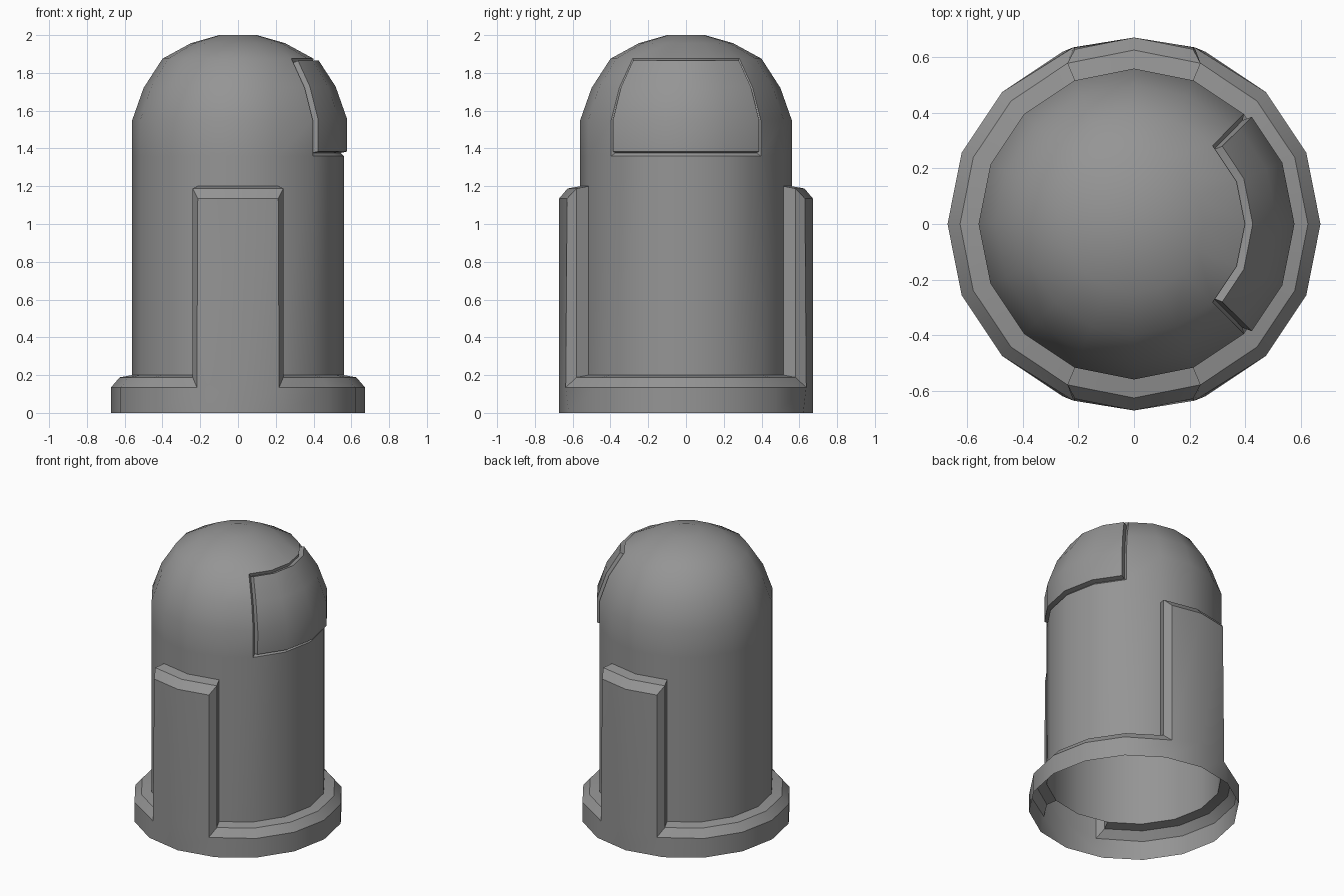
import bpy, bmesh
from math import sin, cos, pi, atan2

cube = bpy.data.objects.get("Cube")
if cube:
    bpy.data.objects.remove(cube)

SIDES = 16
BODY_R, TRIM_R = 0.56, 0.672


def material(name, rgb, cull=False):
    m = bpy.data.materials.new(name)
    m.use_nodes = True
    m.diffuse_color = (*rgb, 1)
    m.node_tree.nodes["Principled BSDF"].inputs["Base Color"].default_value = (*rgb, 1)
    m.use_backface_culling = cull
    return m


def polar(r, i, z):
    a = 2 * pi * i / SIDES
    return (r * cos(a), r * sin(a), z)


def finish(bm, name, mat, angle):
    mesh = bpy.data.meshes.new(name)
    bm.to_mesh(mesh)
    bm.free()
    mesh.materials.append(mat)
    ob = bpy.data.objects.new(name, mesh)
    bpy.context.collection.objects.link(ob)
    bpy.ops.object.select_all(action='DESELECT')
    ob.select_set(True)
    bpy.context.view_layer.objects.active = ob
    bpy.ops.object.shade_smooth_by_angle(angle=angle)
    return ob


grey = material("grey", (0.3, 0.3, 0.3))
shell_grey = material("shell grey", (0.3, 0.3, 0.3), cull=True)

# Domed body: open tube with a rounded top
bm = bmesh.new()
profile = [(BODY_R, 0.2), (BODY_R, 1.36), (BODY_R, 1.55), (0.5, 1.72),
           (0.4, 1.875), (0.25, 1.957), (0.1, 2.0)]
rings = [[bm.verts.new(polar(r, i, z)) for i in range(SIDES)] for r, z in profile]
for low, high in zip(rings, rings[1:]):
    for i in range(SIDES):
        j = (i + 1) % SIDES
        bm.faces.new((low[i], low[j], high[j], high[i]))
bm.faces.new(rings[-1])
bm.normal_update()

# Raised visor on the +x side, framed by a narrow groove
visor = []
for f in bm.faces:
    c = f.calc_center_median()
    if abs(atan2(c.y, c.x)) < pi / 4 and 1.36 < c.z < 1.875:
        visor.append(f)
bmesh.ops.inset_region(bm, faces=visor, thickness=0.016, depth=-0.016, use_even_offset=True)
bmesh.ops.inset_region(bm, faces=visor, thickness=0.008, depth=0.034, use_even_offset=True)
finish(bm, "domed_body", shell_grey, pi / 6)

# Base skirt with tall front and back plates, as one bevelled shell
bm = bmesh.new()
cache = {}


def vert(r, i, z):
    key = (r, i % SIDES, z)
    if key not in cache:
        cache[key] = bm.verts.new(polar(*key))
    return cache[key]


def wall(a, b):
    return bm.faces.new([vert(*p) for p in (a, b)] + [vert(*p) for p in ((b[0], b[1], b[3]), (a[0], a[1], a[3]))])


LOW, HIGH, RISE = 0.18, 1.18, 0.02
plate = {3, 4, 11, 12}
rim = []
for i in range(SIDES):
    levels = [0, LOW, HIGH] if i in plate else [0, LOW]
    for z0, z1 in zip(levels, levels[1:]):
        bm.faces.new((vert(TRIM_R, i, z0), vert(TRIM_R, i + 1, z0),
                      vert(TRIM_R, i + 1, z1), vert(TRIM_R, i, z1)))
    top = levels[-1]
    bm.faces.new((vert(TRIM_R, i, top), vert(TRIM_R, i + 1, top),
                  vert(BODY_R, i + 1, top + RISE), vert(BODY_R, i, top + RISE)))
    rim.append((vert(TRIM_R, i, top), vert(TRIM_R, i + 1, top)))

# Radial side walls of the plates
for i, flip in ((3, True), (5, False), (11, True), (13, False)):
    ring = [vert(TRIM_R, i, LOW), vert(BODY_R, i, LOW + RISE),
            vert(BODY_R, i, HIGH + RISE), vert(TRIM_R, i, HIGH)]
    bm.faces.new(ring[::-1] if flip else ring)
    rim.append((ring[0], ring[3]))
bmesh.ops.recalc_face_normals(bm, faces=bm.faces)
edges = [bm.edges.get(pair) for pair in rim]
bmesh.ops.bevel(bm, geom=edges, offset=0.045, offset_type='OFFSET',
                segments=1, affect='EDGES', profile=0.5)
finish(bm, "skirt_and_plates", grey, pi / 6)
